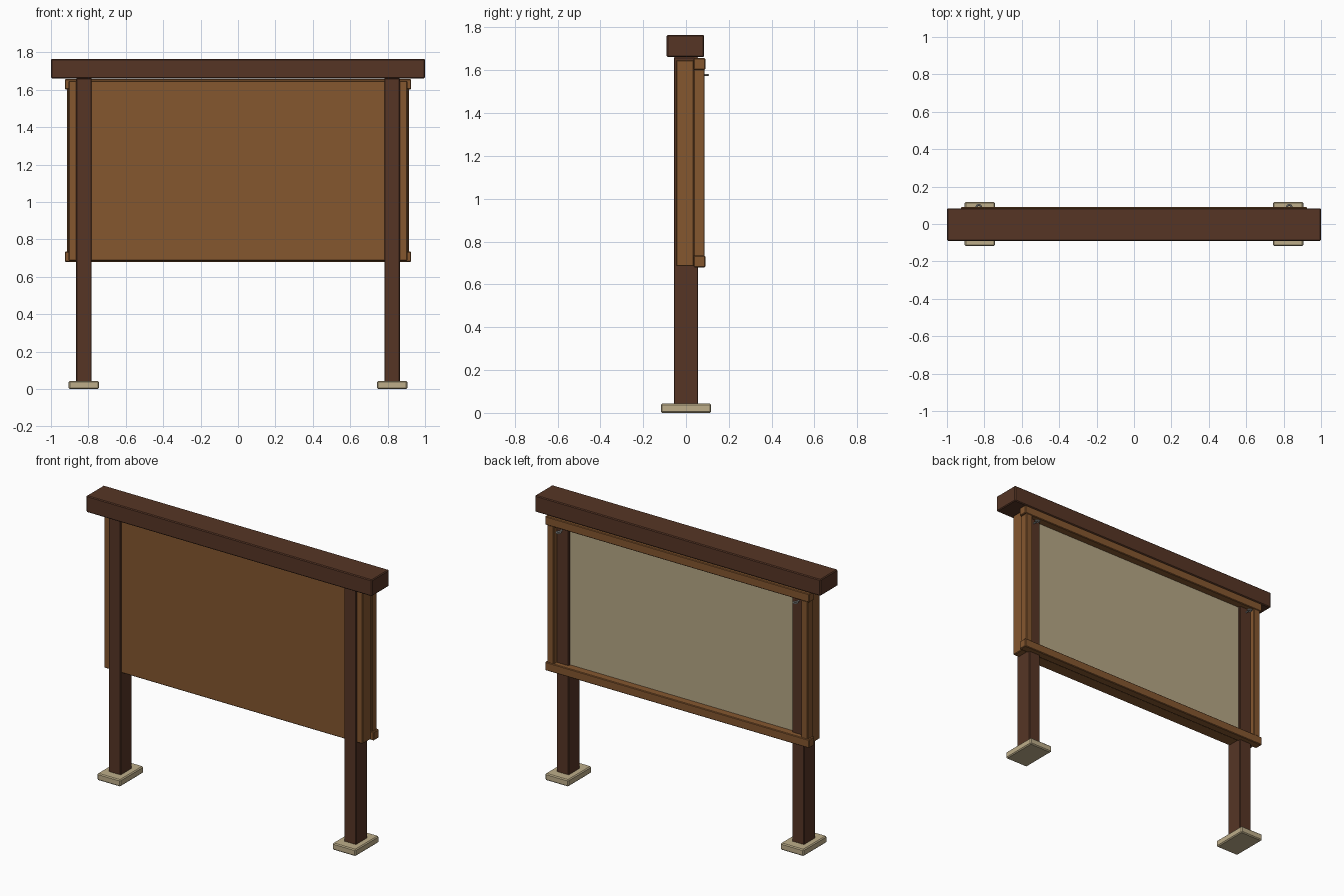
import bpy, math

if "Cube" in bpy.data.objects:
    bpy.data.objects.remove(bpy.data.objects["Cube"])


def srgb(r, g, b):
    lin = [((c / 255 + 0.055) / 1.055) ** 2.4 for c in (r, g, b)]
    return (*lin, 1)


def material(name, rgb):
    m = bpy.data.materials.new(name)
    m.diffuse_color = srgb(*rgb)
    m.use_nodes = True
    m.node_tree.nodes["Principled BSDF"].inputs["Base Color"].default_value = m.diffuse_color
    return m


DARK = material("dark wood", (86, 53, 37))
BROWN = material("brown wood", (133, 87, 47))
STONE = material("pale stone", (190, 174, 138))
BOARD = material("pin board beige", (183, 168, 134))
METAL = material("grey metal", (175, 175, 170))


def box(name, x, y, z, mat, bevel=0.004):
    """Box from (min, max) ranges, with slightly softened edges."""
    bpy.ops.mesh.primitive_cube_add(size=1)
    o = bpy.context.object
    o.name = name
    for v in o.data.vertices:
        v.co = [(a + b) / 2 + c * (b - a) for c, (a, b) in zip(v.co, (x, y, z))]
    o.data.materials.append(mat)
    if bevel:
        m = o.modifiers.new("soft edges", 'BEVEL')
        m.width = bevel
        m.segments = 1
    return o


# Roof beam
box("roof_beam", (-1, 1), (-0.09, 0.084), (1.661, 1.765), DARK, 0.005)

# Backing panel and the pin board on its rear face
box("backing_panel", (-0.905, 0.905), (-0.047, 0.036), (0.685, 1.647), BROWN)
box("pin_board", (-0.785, 0.785), (0.034, 0.041), (0.70, 1.64), BOARD, 0)

# Rear frame rails
box("top_rail", (-0.925, 0.925), (0.036, 0.09), (1.602, 1.656), BROWN)
box("bottom_rail", (-0.925, 0.925), (0.036, 0.09), (0.68, 0.734), BROWN)

for s, side in ((-1, "left"), (1, "right")):
    def span(a, b):
        return tuple(sorted((s * a, s * b)))

    # Posts, feet and frame stiles
    box(side + "_post", span(0.782, 0.866), (-0.057, 0.057), (0.001, 1.661), DARK)
    box(side + "_foot", span(0.743, 0.905), (-0.117, 0.117), (0, 0.043), STONE, 0.006)
    box(side + "_stile", span(0.866, 0.913), (0.036, 0.087), (0.73, 1.606), BROWN)

    # Ring hook screwed into the rear of the post
    bpy.ops.mesh.primitive_torus_add(location=(s * 0.83, 0.09, 1.578), major_radius=0.012,
                                     minor_radius=0.005, major_segments=20, minor_segments=8)
    ring = bpy.context.object
    ring.name = side + "_hook_ring"
    bpy.ops.mesh.primitive_cylinder_add(vertices=12, radius=0.005, depth=0.03,
                                        location=(s * 0.83, 0.066, 1.578),
                                        rotation=(math.pi / 2, 0, 0))
    shank = bpy.context.object
    shank.name = side + "_hook_shank"
    for o in (ring, shank):
        o.data.materials.append(METAL)
        bpy.ops.object.select_all(action='DESELECT')
        o.select_set(True)
        bpy.context.view_layer.objects.active = o
        bpy.ops.object.shade_smooth_by_angle()
